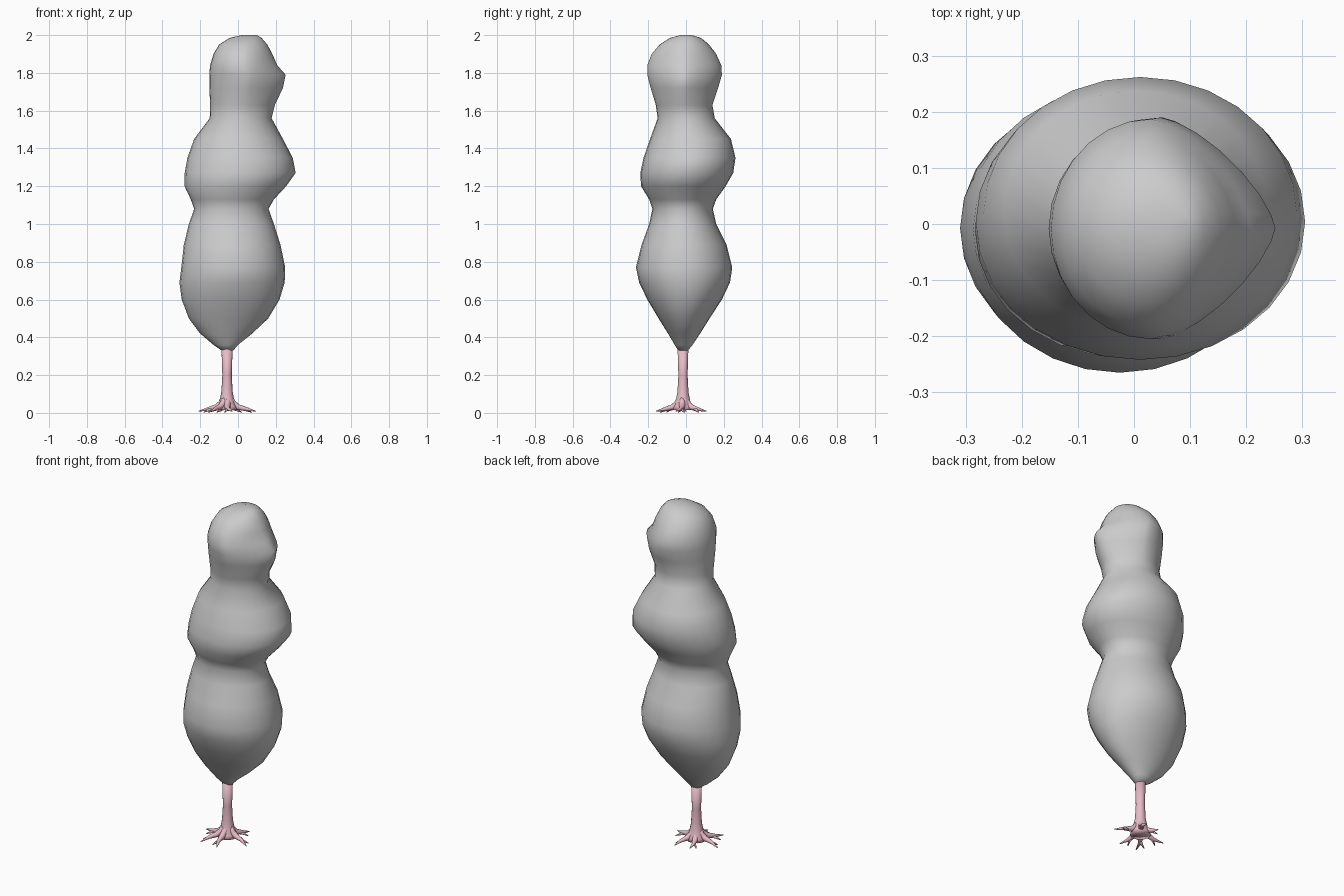
import bpy, bmesh
from math import sin, cos, pi
from mathutils import Vector

if "Cube" in bpy.data.objects:
    bpy.data.objects.remove(bpy.data.objects["Cube"])


def loft(name, rings, mat=None):
    """Skin a list of equal-length point rings into a closed smooth mesh."""
    bm = bmesh.new()
    loops = [[bm.verts.new(p) for p in ring] for ring in rings]
    n = len(loops[0])
    for a, b in zip(loops, loops[1:]):
        for i in range(n):
            j = (i + 1) % n
            bm.faces.new((a[i], a[j], b[j], b[i]))
    # fan caps
    for loop in (loops[0], loops[-1]):
        c = Vector((0, 0, 0))
        for v in loop:
            c += v.co
        mid = bm.verts.new(c / n)
        for i in range(n):
            bm.faces.new((mid, loop[i], loop[(i + 1) % n]))
    bmesh.ops.recalc_face_normals(bm, faces=bm.faces)
    for f in bm.faces:
        f.smooth = True
    me = bpy.data.meshes.new(name)
    bm.to_mesh(me)
    bm.free()
    ob = bpy.data.objects.new(name, me)
    bpy.context.collection.objects.link(ob)
    if mat:
        me.materials.append(mat)
    return ob


def section(z, xl, xr, yf, yb, p, n=28):
    """Egg-shaped level ring; exponent p sharpens the +x half."""
    cx, cy, a, b = (xl + xr) / 2, (yf + yb) / 2, (xr - xl) / 2, (yb - yf) / 2
    ring = []
    for i in range(n):
        t = 2 * pi * i / n
        c, s = cos(t), sin(t)
        e = 2 / p if c > 0 else 1
        x = abs(c) ** e * (1 if c > 0 else -1)
        y = abs(s) ** e * (1 if s > 0 else -1)
        ring.append((cx + a * x, cy + b * y, z))
    return ring


def tube(path, radii, n=10):
    """Rings perpendicular to a path."""
    pts = [Vector(p) for p in path]
    rings = []
    for i, p in enumerate(pts):
        d = (pts[min(i + 1, len(pts) - 1)] - pts[max(i - 1, 0)]).normalized()
        side = d.cross(Vector((0, 0, 1))).normalized()
        up = side.cross(d)
        rings.append([p + radii[i] * (side * cos(2 * pi * k / n) + up * sin(2 * pi * k / n))
                      for k in range(n)])
    return rings


# Foliage: three stacked clumps as one body (z, left, right, front, back, sharpness)
profile = [
    (0.33, -0.085, -0.025, -0.04, 0.01, 2),
    (0.36, -0.13, 0.00, -0.06, 0.035, 2),
    (0.42, -0.20, 0.075, -0.095, 0.075, 2),
    (0.50, -0.26, 0.16, -0.145, 0.125, 2),
    (0.60, -0.298, 0.22, -0.205, 0.19, 2),
    (0.69, -0.31, 0.247, -0.248, 0.233, 2),
    (0.77, -0.30, 0.25, -0.265, 0.245, 2),
    (0.89, -0.287, 0.225, -0.235, 0.215, 2),
    (1.00, -0.26, 0.19, -0.195, 0.16, 2),
    (1.08, -0.232, 0.162, -0.178, 0.142, 2),
    (1.13, -0.25, 0.19, -0.195, 0.16, 2),
    (1.20, -0.283, 0.255, -0.238, 0.21, 2),
    (1.27, -0.282, 0.305, -0.242, 0.25, 2),
    (1.35, -0.268, 0.29, -0.225, 0.262, 2),
    (1.45, -0.232, 0.238, -0.19, 0.238, 2),
    (1.56, -0.15, 0.178, -0.15, 0.152, 1.9),
    (1.63, -0.147, 0.195, -0.16, 0.14, 1.7),
    (1.72, -0.152, 0.238, -0.187, 0.17, 1.5),
    (1.79, -0.152, 0.252, -0.205, 0.19, 1.4),
    (1.84, -0.148, 0.208, -0.205, 0.187, 1.55),
    (1.90, -0.13, 0.182, -0.182, 0.16, 1.7),
    (1.95, -0.10, 0.155, -0.14, 0.122, 1.9),
    (1.985, -0.045, 0.125, -0.085, 0.08, 2),
    (2.00, 0.02, 0.10, -0.03, 0.03, 2),
]
loft("foliage", [section(*row) for row in profile])

# Pink bark
bark = bpy.data.materials.new("bark")
bark.diffuse_color = (0.80, 0.50, 0.57, 1)
bark.use_nodes = True
bark.node_tree.nodes["Principled BSDF"].inputs["Base Color"].default_value = bark.diffuse_color

# Trunk with a flared foot
base = Vector((-0.058, -0.016, 0))
trunk = [(0.015, 0.056), (0.035, 0.05), (0.06, 0.04), (0.11, 0.03), (0.2, 0.025), (0.36, 0.03)]
loft("trunk", [section(z, base.x - r, base.x + r, base.y - r, base.y + r, 2, 14)
               for z, r in trunk], bark)

# Six spreading roots, each with a small side fork
tips = [(-0.14, -0.15), (-0.208, 0.0), (-0.03, -0.158), (0.094, -0.055), (0.0, 0.108), (-0.09, 0.095)]
for i, tip in enumerate(tips):
    d = Vector((tip[0], tip[1], 0)) - base
    bend = Vector((-d.y, d.x, 0)) * (0.08 if i % 2 else -0.08)
    at = lambda t, z, k: base + d * t + bend * k + Vector((0, 0, z))
    loft(f"root_{i + 1}", tube(
        [at(0.1, 0.085, 0), at(0.2, 0.05, 0.3), at(0.38, 0.03, 0.8), at(0.65, 0.021, 1), at(1, 0.009, 0)],
        [0.016, 0.018, 0.016, 0.01, 0.002]), bark)
    loft(f"root_fork_{i + 1}", tube(
        [at(0.5, 0.022, 0.9), at(0.65, 0.015, 1.8), at(0.8, 0.003, 3.2)],
        [0.009, 0.007, 0.002], 8), bark)
